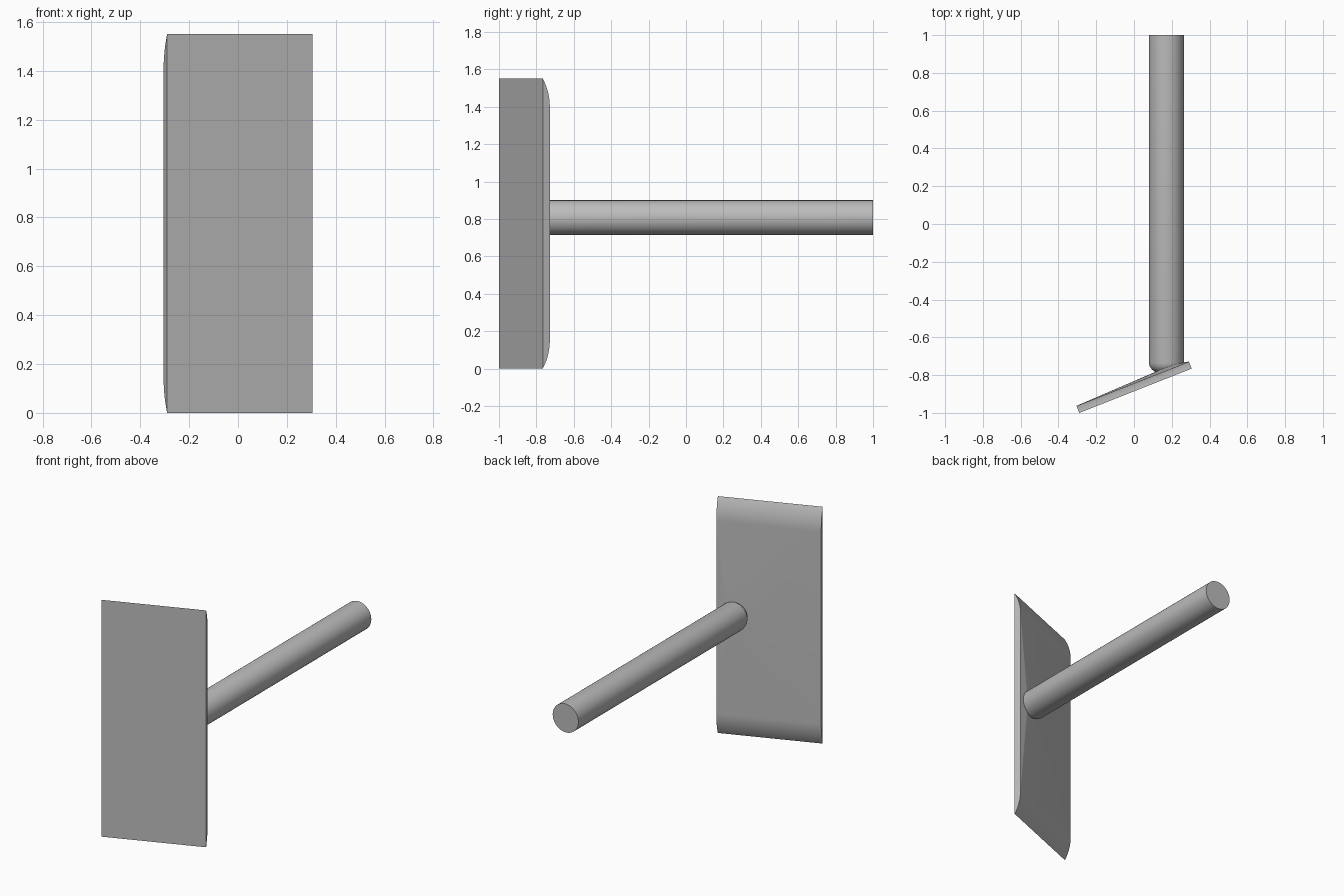
import bpy, bmesh
from math import sin, cos, pi, radians
from mathutils import Matrix, Vector

cube = bpy.data.objects.get("Cube")
if cube:
    bpy.data.objects.remove(cube)

GREY = 0.5
mat = bpy.data.materials.new("plain grey")
mat.use_nodes = True
mat.diffuse_color = (GREY, GREY, GREY, 1)
mat.node_tree.nodes["Principled BSDF"].inputs["Base Color"].default_value = (GREY, GREY, GREY, 1)

HEIGHT, WIDTH, THICK, ARC_R = 1.55, 0.64, 0.04, 0.30
ROD_X, ROD_Z, ROD_R = 0.172, 0.807, 0.093
# plate space: x along the width, y through the thickness, z up
TILT = Matrix.Translation((-0.29, -1.0, 0)) @ Matrix.Rotation(radians(21.5), 4, 'Z')


def finish(name, bm, matrix, angle):
    bmesh.ops.recalc_face_normals(bm, faces=bm.faces[:])
    bm.transform(matrix)
    mesh = bpy.data.meshes.new(name)
    bm.to_mesh(mesh)
    bm.free()
    mesh.materials.append(mat)
    obj = bpy.data.objects.new(name, mesh)
    bpy.context.collection.objects.link(obj)
    bpy.ops.object.select_all(action='DESELECT')
    obj.select_set(True)
    bpy.context.view_layer.objects.active = obj
    bpy.ops.object.shade_smooth_by_angle(angle=radians(angle))


# Tilted plate: flat front, back curving away to the top and bottom edges
STEPS = 12
arc = [(THICK - ARC_R * (1 - cos(t)), ARC_R * sin(t))
       for t in (i * pi / 6 / STEPS for i in range(STEPS + 1))]
side = HEIGHT / 2 - ARC_R / 2
profile = [(y, HEIGHT / 2 + side + z) for y, z in reversed(arc)]
profile += [(y, HEIGHT / 2 - side - z) for y, z in arc]
bm = bmesh.new()
end = bm.faces.new([bm.verts.new((0, y, z)) for y, z in profile])
moved = bmesh.ops.extrude_face_region(bm, geom=[end], use_keep_orig=True)["geom"]
bmesh.ops.translate(bm, verts=[v for v in moved if isinstance(v, bmesh.types.BMVert)],
                    vec=(WIDTH, 0, 0))
finish("tilted_plate", bm, TILT, 20)

# Shallow web fanning from the rod end to the plate corners
bm = bmesh.new()
for x in (0, WIDTH):
    for z in (HEIGHT / 2 - side, HEIGHT / 2 + side):
        for y in (THICK / 2, THICK):
            bm.verts.new((x, y, z))
for i in range(24):
    a = i * pi / 12
    bm.verts.new((0.51 + 0.065 * cos(a), THICK + 0.014, ROD_Z + 0.065 * sin(a)))
hull = bmesh.ops.convex_hull(bm, input=bm.verts[:])
loose = [v for v in bm.verts if not v.link_faces]
bmesh.ops.delete(bm, geom=loose, context='VERTS')
finish("corner_web", bm, TILT, 5)

# Round rod with a softened end against the plate
bm = bmesh.new()
outline = [(0, 1), (ROD_R, 1), (ROD_R, -0.735), (0.089, -0.753),
           (0.079, -0.769), (0.064, -0.781), (0.045, -0.787), (0, -0.787)]
verts = [bm.verts.new((r, y, 0)) for r, y in outline]
edges = [bm.edges.new(pair) for pair in zip(verts, verts[1:])]
bmesh.ops.spin(bm, geom=verts + edges, cent=(0, 0, 0), axis=(0, 1, 0),
               angle=2 * pi, steps=64, use_duplicate=False)
bmesh.ops.remove_doubles(bm, verts=bm.verts[:], dist=0.0005)
finish("round_rod", bm, Matrix.Translation((ROD_X, 0, ROD_Z)), 35)
